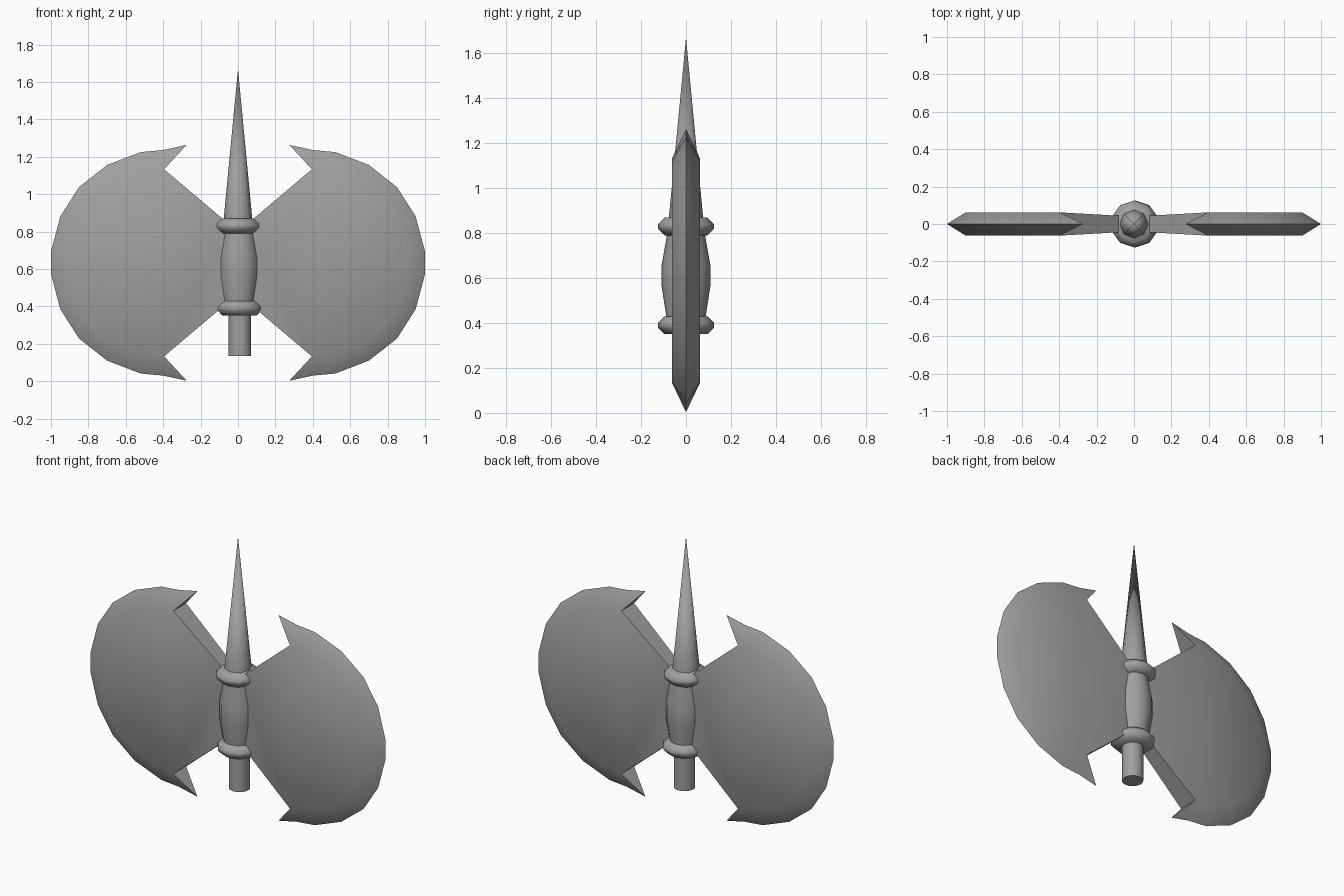
import bpy, bmesh
from math import sin, cos, pi, radians

if "Cube" in bpy.data.objects:
    bpy.data.objects.remove(bpy.data.objects["Cube"])

steel = bpy.data.materials.new("grey steel")
steel.use_nodes = True
grey = (0.35, 0.35, 0.35, 1)
steel.diffuse_color = grey
steel.node_tree.nodes["Principled BSDF"].inputs["Base Color"].default_value = grey

MID = 0.633  # height of the blades' centre line


def finish(name, bm, angle):
    bmesh.ops.recalc_face_normals(bm, faces=bm.faces)
    mesh = bpy.data.meshes.new(name)
    bm.to_mesh(mesh)
    bm.free()
    mesh.materials.append(steel)
    obj = bpy.data.objects.new(name, mesh)
    bpy.context.collection.objects.link(obj)
    bpy.ops.object.select_all(action="DESELECT")
    obj.select_set(True)
    bpy.context.view_layer.objects.active = obj
    bpy.ops.object.shade_smooth_by_angle(angle=radians(angle))


def turned(name, profile, sides, x=0.0, angle=50):
    """Closed turned part from (radius, height) pairs; a zero radius is a tip."""
    bm = bmesh.new()
    rings = []
    for r, z in profile:
        if r == 0:
            rings.append([bm.verts.new((x, 0, z))] * sides)
        else:
            turn = [2 * pi * i / sides for i in range(sides)]
            rings.append([bm.verts.new((x + r * sin(a), r * cos(a), z)) for a in turn])
    for low, high in zip(rings, rings[1:]):
        for i in range(sides):
            j = (i + 1) % sides
            corners = dict.fromkeys([low[i], low[j], high[j], high[i]])
            bm.faces.new(list(corners))
    for ring in (rings[0], rings[-1]):
        if len(set(ring)) > 2:
            bm.faces.new(ring)
    finish(name, bm, angle)


# Upper half of the cutting edge and of the flat cheek inside it, (x, height over centre)
EDGE = [(0.275, 0.63), (0.40, 0.603), (0.52, 0.592), (0.70, 0.523),
        (0.85, 0.405), (0.95, 0.248), (1.0, 0.06)]
CHEEK = [(0.395, 0.50), (0.44, 0.498), (0.53, 0.485), (0.66, 0.435),
         (0.78, 0.335), (0.86, 0.21), (0.90, 0.055)]
ROOT = (0.04, 0.20)


def blade(name, side):
    bm = bmesh.new()

    def row(points, y, flip):
        return [bm.verts.new((side * x, y, MID + flip * h)) for x, h in points]

    edge = {f: row(EDGE, 0, f) for f in (1, -1)}
    roots, cheeks = {}, {}
    for y in (-1, 1):
        for f in (1, -1):
            roots[y, f] = row([ROOT], y * 0.042, f)[0]
            cheeks[y, f] = row(CHEEK, y * 0.062, f)
        up, down = cheeks[y, 1], cheeks[y, -1]
        # Web towards the handle, then the cheek in upright strips
        bm.faces.new((roots[y, 1], up[0], down[0], roots[y, -1]))
        for i in range(len(up) - 1):
            bm.faces.new((up[i], up[i + 1], down[i + 1], down[i]))
            # Bevel running out to the cutting edge
            for f in (1, -1):
                c, e = cheeks[y, f], edge[f]
                bm.faces.new((c[i], c[i + 1], e[i + 1], e[i]))
        bm.faces.new((up[-1], down[-1], edge[-1][-1], edge[1][-1]))
    # Barb undersides and narrow sides of the web
    for f in (1, -1):
        front, back = cheeks[-1, f][0], cheeks[1, f][0]
        bm.faces.new((front, back, edge[f][0]))
        bm.faces.new((front, back, roots[1, f], roots[-1, f]))
    bm.faces.new((roots[-1, 1], roots[1, 1], roots[1, -1], roots[-1, -1]))
    finish(name, bm, 40)


blade("left_blade", 1)
blade("right_blade", -1)

# Handle parts from the bottom up
turned("shaft_stub", [(0.06, 0.135), (0.06, 0.37)], 16, 0.01)
turned("grip", [(0.082, 0.36), (0.088, 0.43), (0.108, 0.56),
                (0.108, 0.66), (0.085, 0.79), (0.08, 0.84)], 12, 0.005)
for name, z, x in (("lower_collar", 0.39, 0.008), ("upper_collar", 0.83, 0.0)):
    turned(name, [(0.095, z - 0.04), (0.125, z - 0.01),
                  (0.125, z + 0.01), (0.095, z + 0.04)], 10, x, 60)
turned("top_spike", [(0.078, 0.85), (0.0, 1.67)], 8)
